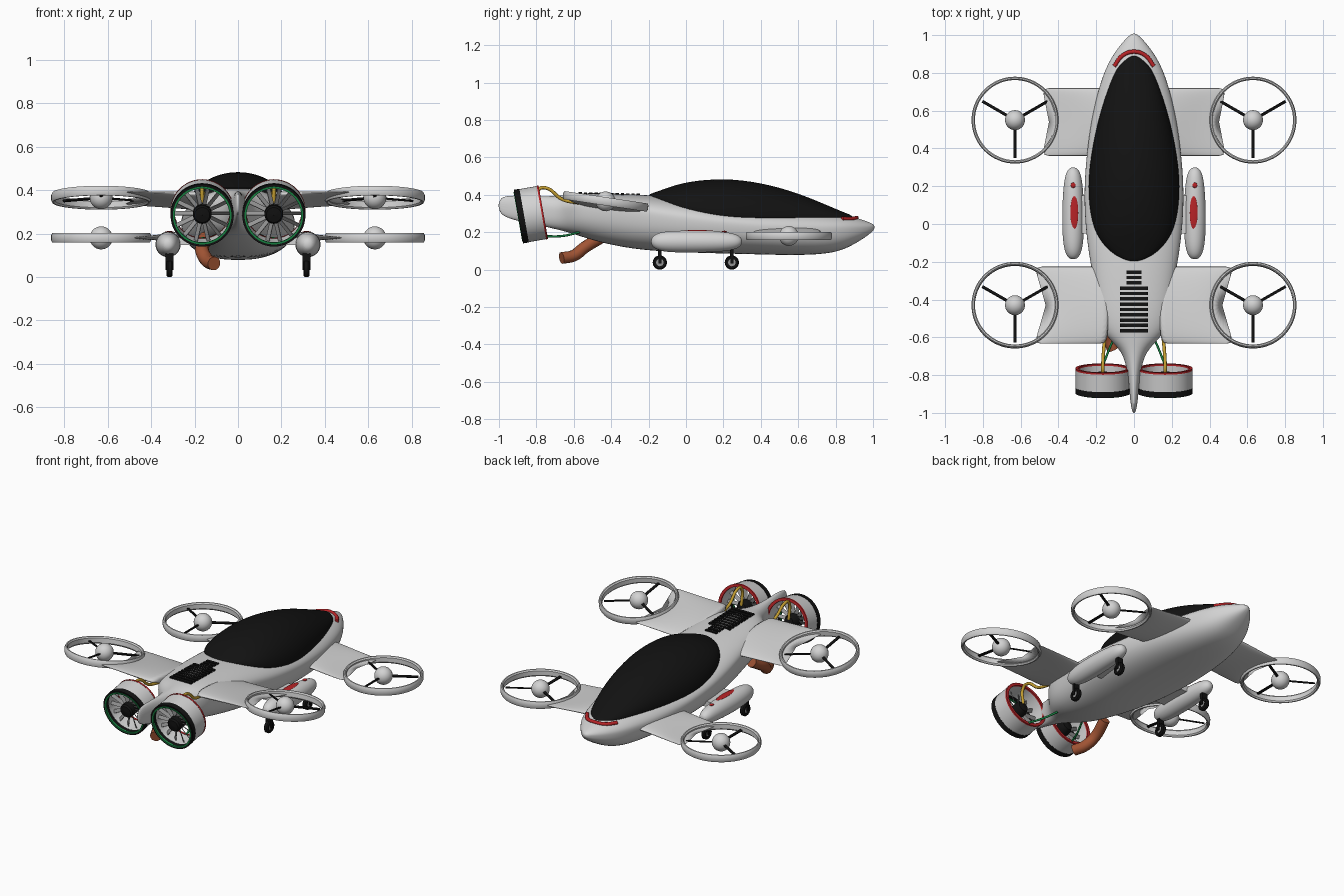
import bpy, bmesh
from math import sin, cos, pi, radians, sqrt
from mathutils import Matrix, Vector

cube = bpy.data.objects.get("Cube")
if cube:
    bpy.data.objects.remove(cube, do_unlink=True)


def material(name, r, g, b):
    m = bpy.data.materials.new(name)
    m.use_nodes = True
    m.diffuse_color = (r, g, b, 1)
    bsdf = next(n for n in m.node_tree.nodes if n.type == "BSDF_PRINCIPLED")
    bsdf.inputs["Base Color"].default_value = (r, g, b, 1)
    return m


WHITE = material("light grey paint", 0.65, 0.65, 0.65)
BLACK = material("black", 0.006, 0.006, 0.006)
RED = material("red", 0.48, 0.017, 0.02)
YELLOW = material("yellow", 0.55, 0.34, 0.03)
GREEN = material("green", 0.01, 0.25, 0.06)
COPPER = material("copper brown", 0.36, 0.09, 0.035)
STEEL = material("mid grey", 0.3, 0.3, 0.3)


def finish(name, bm, mat, subsurf=0, matrix=None):
    if matrix:
        bm.transform(matrix)
    bmesh.ops.recalc_face_normals(bm, faces=bm.faces)
    me = bpy.data.meshes.new(name)
    bm.to_mesh(me)
    bm.free()
    me.materials.append(mat)
    me.shade_smooth()
    if not subsurf:
        me.set_sharp_from_angle(angle=radians(35))
    ob = bpy.data.objects.new(name, me)
    bpy.context.collection.objects.link(ob)
    if subsurf:
        mod = ob.modifiers.new("smooth", "SUBSURF")
        mod.levels = mod.render_levels = subsurf
    return ob


def loft(name, rings, mat, subsurf=2):
    """Skin a list of closed rings and cap both ends."""
    bm = bmesh.new()
    rows = [[bm.verts.new(p) for p in ring] for ring in rings]
    n = len(rows[0])
    for a, b in zip(rows, rows[1:]):
        for i in range(n):
            bm.faces.new((a[i], a[(i + 1) % n], b[(i + 1) % n], b[i]))
    bm.faces.new(rows[0])
    bm.faces.new(rows[-1])
    return finish(name, bm, mat, subsurf)


def hull_ring(y, w, zb, zm, zt, x=0, power=0.8, n=24):
    """Rounded section, with a squarer lower half."""
    ring = []
    for i in range(n):
        c, s = cos(2 * pi * i / n), sin(2 * pi * i / n)
        if s < 0:
            c = abs(c) ** power * (1 if c > 0 else -1)
            z = zm - abs(s) ** power * (zm - zb)
        else:
            z = zm + s * (zt - zm)
        ring.append((x + w * c, y, z))
    return ring


def lathe(name, profile, mat, matrix, n=48):
    """Spin a closed (radius, height) outline around local z."""
    bm = bmesh.new()
    rows = [[bm.verts.new((r * cos(2 * pi * i / n), r * sin(2 * pi * i / n), z)) for r, z in profile]
            for i in range(n)]
    k = len(profile)
    for i in range(n):
        a, b = rows[i], rows[(i + 1) % n]
        for j in range(k):
            bm.faces.new((a[j], b[j], b[(j + 1) % k], a[(j + 1) % k]))
    return finish(name, bm, mat, matrix=matrix)


def band(r0, r1, z0, z1):
    return [(r0, z0), (r1, z0), (r1, z1), (r0, z1)]


def box(name, size, mat, matrix):
    bm = bmesh.new()
    bmesh.ops.create_cube(bm, size=1, matrix=Matrix.Diagonal((*size, 1)))
    return finish(name, bm, mat, matrix=matrix)


def ball(name, size, mat, matrix):
    bm = bmesh.new()
    bmesh.ops.create_uvsphere(bm, u_segments=24, v_segments=14, radius=1,
                              matrix=Matrix.Diagonal((*size, 1)))
    return finish(name, bm, mat, matrix=matrix)


def pipe(name, points, radius, mat):
    cu = bpy.data.curves.new(name, "CURVE")
    cu.dimensions = "3D"
    cu.bevel_depth, cu.bevel_resolution, cu.resolution_u = radius, 4, 8
    cu.use_fill_caps = True
    sp = cu.splines.new("BEZIER")
    sp.bezier_points.add(len(points) - 1)
    for bp, p in zip(sp.bezier_points, points):
        bp.co = p
        bp.handle_left_type = bp.handle_right_type = "AUTO"
    cu.materials.append(mat)
    ob = bpy.data.objects.new(name, cu)
    bpy.context.collection.objects.link(ob)


def at(x, y, z):
    return Matrix.Translation((x, y, z))


# Fuselage running into a thin tail fin: y, half width, bottom, middle, top
hull = [(1.01, .012, .215, .23, .24), (.97, .055, .18, .225, .258), (.9, .11, .135, .22, .282),
        (.8, .165, .085, .22, .30), (.6, .22, .075, .22, .32), (.4, .25, .08, .23, .33),
        (.2, .267, .085, .25, .34), (0, .262, .09, .27, .38), (-.2, .235, .10, .30, .40),
        (-.35, .205, .12, .33, .406), (-.5, .188, .155, .34, .412), (-.6, .15, .19, .335, .405),
        (-.67, .06, .21, .31, .395), (-.8, .03, .24, .33, .39), (-.93, .022, .265, .335, .40),
        (-1.005, .008, .30, .345, .385)]
loft("fuselage", [hull_ring(*s) for s in hull], WHITE)

# Canopy: y, half width, rim height, top
glass = [(.895, .015, .275, .287), (.85, .07, .278, .305), (.8, .108, .28, .325),
         (.6, .18, .28, .412), (.4, .225, .28, .468), (.2, .25, .285, .492), (0, .228, .325, .472),
         (-.1, .175, .365, .438), (-.17, .1, .385, .412), (-.2, .02, .395, .402)]
loft("canopy", [hull_ring(y, w, z - .02, z, t) for y, w, z, t in glass], BLACK)

# Nose stripe and engine louvres
pipe("nose_stripe", [(-.105, .835, .272), (-.06, .892, .272), (0, .912, .277),
                     (.06, .892, .272), (.105, .835, .272)], .011, RED)
for i in range(12):
    y = -.255 - i * .0282
    box("louvre", (.08 if i < 3 else .15, .018, .009), BLACK, at(0, y, .402 - (y + .25) * .025))


def wing(name, side, cy, half, z_root, z_tip, tilt, thick):
    """Wing whose tip wraps around the rotor ring."""
    rings = []
    for k in range(9):
        u = k / 8
        ring = []
        for i in range(32):
            v, t = cos(2 * pi * i / 32), sin(2 * pi * i / 32)
            dy = v * half
            tip = .63 - sqrt(.222 ** 2 - dy ** 2)
            ease = u * u * (3 - 2 * u)
            z = z_root + (z_tip - z_root) * ease - dy * tilt + t * (thick * (1 - u) + .010 * u)
            ring.append((side * (.13 + (tip - .13) * u), cy + dy, z))
        rings.append(ring)
    loft(name, rings, WHITE, 1)


def rotor(name, x, y, z, tilt):
    m = at(x, y, z) @ Matrix.Rotation(tilt, 4, "X")
    lathe(name + "_ring", [(.212, -.014), (.218, -.022), (.225, -.022), (.23, -.012), (.23, .012),
                           (.225, .022), (.218, .022), (.212, .014)], WHITE, m, 64)
    ball(name + "_hub", (.053, .053, .053), WHITE, m)
    for k in range(3):
        a = radians(30 + 120 * k)
        box(name + "_blade", (.16, .014, .008), BLACK,
            m @ Matrix.Rotation(a, 4, "Z") @ at(.12, 0, 0) @ Matrix.Rotation(.3, 4, "X"))


def ducted_fan(x):
    m = at(x, -.83, .295) @ Matrix.Rotation(radians(100), 4, "X")
    lathe("fan_duct", band(.130, .144, -.062, .036), WHITE, m)
    lathe("fan_rear_rim", band(.131, .1455, .036, .067), BLACK, m)
    lathe("fan_red_rim", band(.128, .1455, -.068, -.058), RED, m)
    lathe("fan_green_ring", band(.126, .135, .060, .070), GREEN, m)
    lathe("fan_hub", [(.001, -.05), (.03, -.045), (.043, -.02), (.043, .045), (.035, .055), (.001, .06)],
          BLACK, m, 32)
    for k in range(14):
        box("fan_blade", (.095, .022, .004), STEEL,
            m @ Matrix.Rotation(2 * pi * k / 14, 4, "Z") @ at(.083, 0, .01)
            @ Matrix.Rotation(.7, 4, "X"))


def wheel(x, y):
    m = at(x, y, .038) @ Matrix.Rotation(pi / 2, 4, "Y")
    lathe("tyre", [(.020, -.013), (.032, -.014), (.038, -.008), (.038, .008), (.032, .014), (.020, .013)],
          BLACK, m, 32)
    lathe("wheel_hub", band(.001, .021, -.006, .006), STEEL, m, 24)
    for dx in (-.016, .016):
        box("wheel_fork", (.005, .016, .05), BLACK, at(x + dx, y, .058))
    box("wheel_strut", (.037, .02, .035), BLACK, at(x, y, .09))


for s, label in ((1, "left"), (-1, "right")):
    # Wings and lifting rotors
    wing(label + "_nose_wing", s, .54, .18, .205, .18, 0, .03)
    wing(label + "_tail_wing", s, -.43, .205, .35, .362, .15, .035)
    rotor(label + "_nose_rotor", s * .63, .55, .18, 0)
    rotor(label + "_tail_rotor", s * .63, -.43, .365, radians(-8.5))

    # Side pod with markings and wheels
    px = s * .322
    pod = [(.30, .012, .012), (.285, .032, .032), (.24, .048, .05), (.12, .058, .059),
           (-.02, .06, .06), (-.12, .052, .056), (-.17, .036, .038), (-.187, .014, .014)]
    loft(label + "_pod", [hull_ring(y, w, .15 - h, .15, .15 + h, px, 1, 20) for y, w, h in pod], WHITE)
    box(label + "_pod_pylon", (.12, .2, .035), WHITE, at(s * .25, .05, .165))
    ball(label + "_pod_stripe", (.021, .088, .005), RED, at(px - s * .006, .06, .2065))
    ball(label + "_pod_light", (.013, .014, .005), RED, at(px, .205, .203))
    for y in (-.14, .245):
        wheel(s * .315, y)

    # Thrust fan with feed pipes
    ducted_fan(s * .165)
    pipe(label + "_yellow_pipe", [(s * .15, -.56, .355), (s * .16, -.66, .375), (s * .165, -.75, .437),
                                  (s * .165, -.785, .43), (s * .165, -.79, .32)], .009, YELLOW)
    pipe(label + "_green_pipe", [(s * .09, -.57, .2), (s * .13, -.66, .18), (s * .165, -.75, .178)],
         .006, GREEN)

# Exhaust pipe under the tail
pipe("exhaust", [(-.15, -.44, .18), (-.165, -.54, .12), (-.14, -.60, .075), (-.11, -.665, .062)],
     .032, COPPER)
